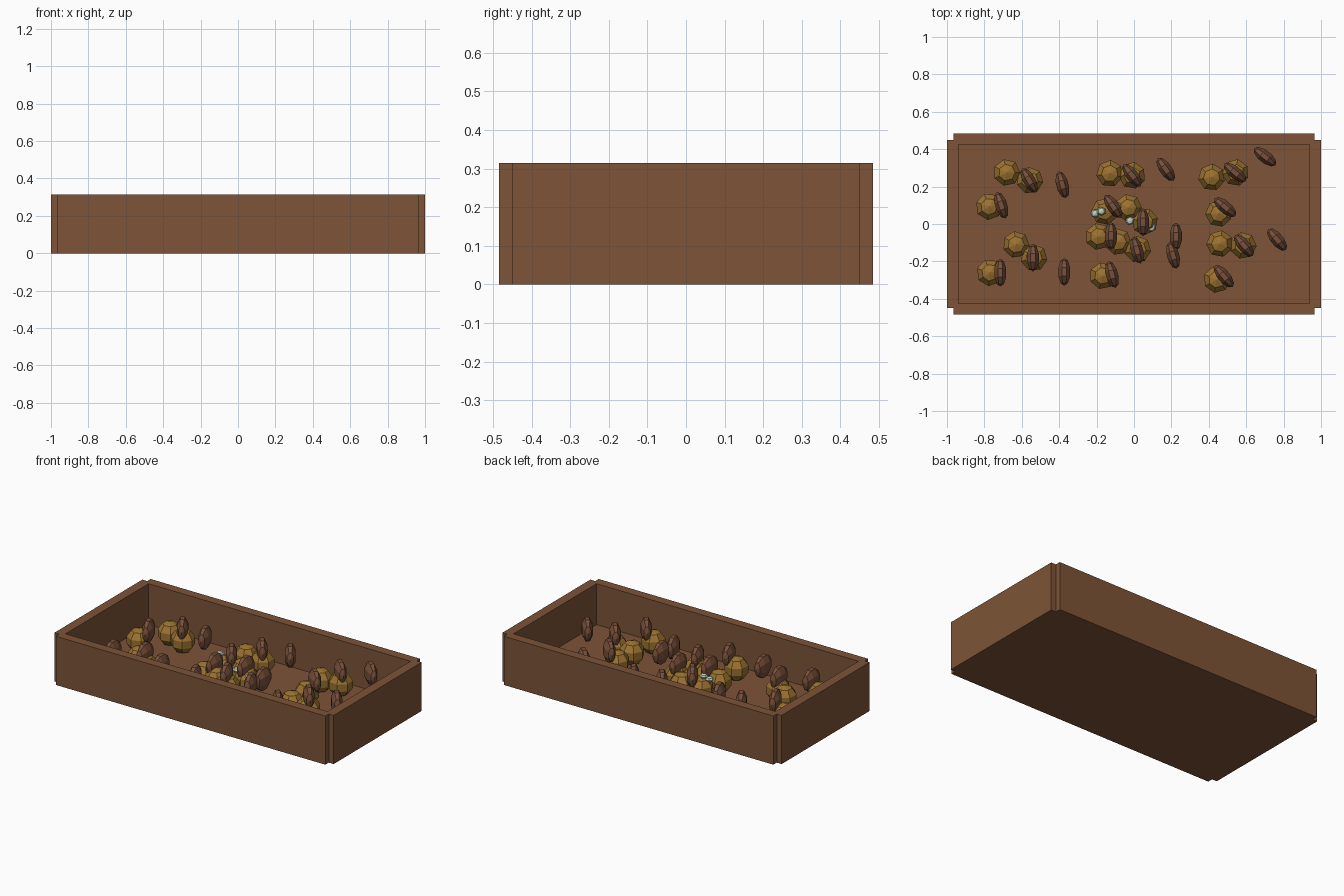
import bpy, math, random
from mathutils import Matrix
import bmesh

if "Cube" in bpy.data.objects:
    bpy.data.objects.remove(bpy.data.objects["Cube"])

random.seed(4)

def material(name, rgb):
    m = bpy.data.materials.new(name)
    m.diffuse_color = (*rgb, 1)
    m.use_nodes = True
    m.node_tree.nodes["Principled BSDF"].inputs["Base Color"].default_value = m.diffuse_color
    return m

WOOD = material("wood brown", (0.205, 0.088, 0.038))
GOLD = material("golden brown", (0.33, 0.17, 0.03))
NUT = material("nut brown", (0.19, 0.08, 0.042))
PALE = material("pale green white", (0.55, 0.64, 0.52))

def finish(bm, name, mat):
    me = bpy.data.meshes.new(name)
    bm.to_mesh(me)
    bm.free()
    me.materials.append(mat)
    ob = bpy.data.objects.new(name, me)
    bpy.context.collection.objects.link(ob)
    return ob

def box(name, x0, x1, y0, y1, z0, z1):
    bm = bmesh.new()
    m = Matrix.Translation(((x0 + x1) / 2, (y0 + y1) / 2, (z0 + z1) / 2)) @ \
        Matrix.Diagonal((x1 - x0, y1 - y0, z1 - z0, 1))
    bmesh.ops.create_cube(bm, size=1, matrix=m)
    return finish(bm, name, WOOD)

def pebble(name, loc, size, turn, mat, segs, rings, base=None):
    """Low-poly flat-shaded ellipsoid turned about z."""
    bm = bmesh.new()
    m = Matrix.Translation(loc) @ Matrix.Rotation(math.radians(turn), 4, 'Z') @ \
        Matrix.Diagonal((*size, 1)) @ (base or Matrix())
    bmesh.ops.create_uvsphere(bm, u_segments=segs, v_segments=rings, radius=1, matrix=m)
    return finish(bm, name, mat)

# Tray: floor, long walls, and end walls that stop short of the corners
H = 0.315
box("tray_floor", -0.95, 0.95, -0.44, 0.44, 0, 0.05)
for side, s in (("front", -1), ("back", 1)):
    box(side + "_wall", -0.965, 0.965, *sorted((s * 0.425, s * 0.485)), 0, H)
for side, s in (("left", -1), ("right", 1)):
    box(side + "_wall", *sorted((s * 0.938, s)), -0.45, 0.45, 0, H)

# Round golden lumps resting on the floor
balls = [(-.68, .275), (-.557, .233), (-.775, .093), (-.63, -.11), (-.535, -.18),
         (-.77, -.26), (-.13, .27), (-.01, .26), (-.157, .067), (-.03, .088),
         (.057, .013), (-.19, -.067), (-.085, -.095), (.02, -.135), (-.167, -.277),
         (.415, .25), (.543, .275), (.453, .056), (.458, -.105), (.583, -.115), (.443, -.297)]
for i, (x, y) in enumerate(balls):
    pebble(f"golden_lump_{i}", (x, y, 0.122), (0.076,) * 3,
           random.uniform(0, 51), GOLD, 7, 5)

# Upright flattened nuts above the lumps: x, y, turn
nuts = [(-.56, .233, 30), (-.383, .21, 15), (-.71, .1, 18), (-.54, -.18, 0),
        (-.715, -.26, 0), (-.373, -.256, 0), (-.01, .26, 38), (.17, .292, 35),
        (-.112, .094, 35), (.048, .01, 0), (-.123, -.063, 0), (.224, -.067, 0),
        (.016, -.14, 15), (.209, -.168, 15), (-.118, -.27, 15), (.54, .275, 50),
        (.70, .36, 52), (.487, .09, 50), (.588, -.115, 40), (.765, -.083, 40), (.481, -.28, 40)]
lay = Matrix.Rotation(math.pi / 2, 4, 'X') @ Matrix.Rotation(math.pi / 8, 4, 'Z')
for i, (x, y, a) in enumerate(nuts):
    pebble(f"flat_nut_{i}", (x, y, 0.198), (0.036, 0.074, 0.078), a, NUT, 8, 5, lay)

# Small pale pebbles in the middle heap
for i, (x, y, z) in enumerate([(-.175, .068, .203), (-.208, .057, .188),
                               (-.022, .018, .158), (.093, -.018, .16)]):
    pebble(f"pale_pebble_{i}", (x, y, z), (0.026, 0.024, 0.016), i * 25, PALE, 6, 4)
